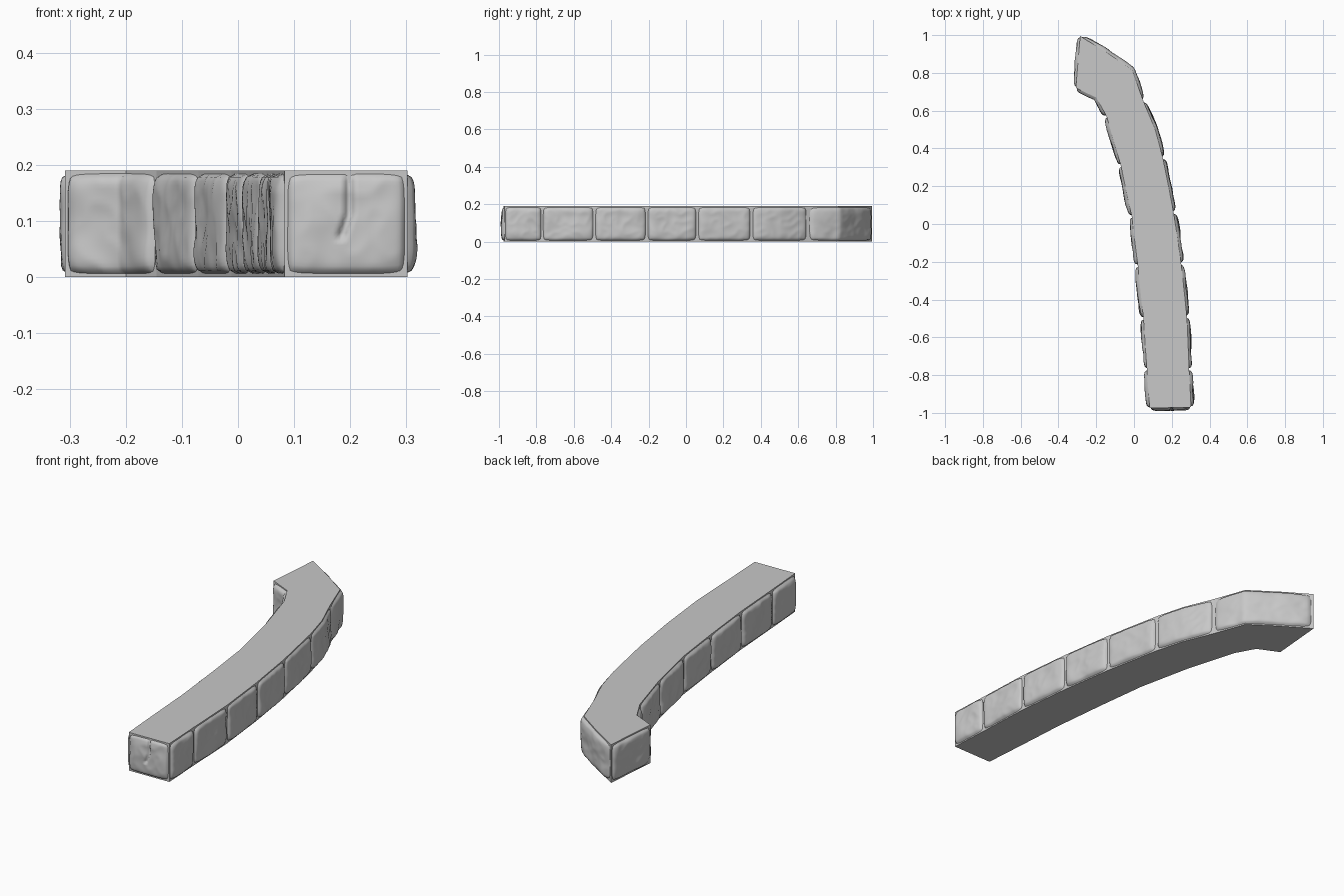
import bpy, bmesh
from mathutils import Vector, noise

cube = bpy.data.objects.get("Cube")
if cube:
    bpy.data.objects.remove(cube, do_unlink=True)

HEIGHT = 0.19
NU, NV = 36, 24

stone_grey = bpy.data.materials.new("stone grey")
stone_grey.use_nodes = True
colour = (0.58, 0.58, 0.58, 1)
stone_grey.diffuse_color = colour
stone_grey.node_tree.nodes["Principled BSDF"].inputs["Base Color"].default_value = colour

# Plan outline, counter-clockwise: one short path per stone
right_side = [
    [(0.302, -0.97), (0.292, -0.77)],
    [(0.292, -0.77), (0.28, -0.49)],
    [(0.28, -0.49), (0.25, -0.21)],
    [(0.25, -0.21), (0.21, 0.06)],
    [(0.21, 0.06), (0.153, 0.35)],
    [(0.153, 0.35), (0.112, 0.5), (0.05, 0.65)],
    [(0.05, 0.65), (-0.01, 0.815), (-0.14, 0.905), (-0.285, 0.995)],
]
back_end = [[(-0.285, 0.995), (-0.308, 0.72)]]
left_side = [
    [(-0.308, 0.72), (-0.2, 0.67), (-0.145, 0.57)],
    [(-0.145, 0.57), (-0.07, 0.31)],
    [(-0.07, 0.31), (-0.012, 0.04)],
    [(-0.012, 0.04), (0.02, -0.22)],
    [(0.02, -0.22), (0.05, -0.5)],
    [(0.05, -0.5), (0.068, -0.77)],
    [(0.068, -0.77), (0.083, -0.975)],
]
front_end = [[(0.083, -0.975), (0.302, -0.97)]]


def finish(bm, name):
    mesh = bpy.data.meshes.new(name)
    bm.to_mesh(mesh)
    bm.free()
    mesh.materials.append(stone_grey)
    obj = bpy.data.objects.new(name, mesh)
    bpy.context.collection.objects.link(obj)
    return obj


def along(path, t):
    """Point at fraction t of a polyline."""
    pts = [Vector((x, y, 0)) for x, y in path]
    lengths = [(b - a).length for a, b in zip(pts, pts[1:])]
    d = t * sum(lengths)
    for i, length in enumerate(lengths):
        if d <= length or i == len(lengths) - 1:
            return pts[i].lerp(pts[i + 1], d / length)
        d -= length


def outward(path, t):
    d = along(path, min(t + 0.12, 1)) - along(path, max(t - 0.12, 0))
    return Vector((d.y, -d.x, 0)).normalized()


def stone(name, path, seed, bulge=0.021, groove=False):
    """Pillowy, weathered block face standing out of the core."""
    bm = bmesh.new()
    rows = []
    for j in range(NV + 1):
        row = []
        for i in range(NU + 1):
            u, v = 2 * i / NU - 1, 2 * j / NV - 1
            # Round the corners of the outline
            pu = u * (1 - 0.05 * v ** 6)
            pv = v * (1 - 0.05 * u ** 6)
            t = 0.5 + 0.485 * pu
            base, n = along(path, t), outward(path, t)
            z = HEIGHT / 2 + 0.091 * pv
            pillow = ((1 - u ** 8) * (1 - v ** 8)) ** 0.5
            p = Vector((base.x, base.y, z)) * 11 + Vector((seed * 7.3, 0, 0))
            rough = noise.noise(p) * 0.006 - abs(noise.noise(p * 1.7)) * 0.005
            off = pillow * (bulge + rough) - 0.004
            if groove and v > -0.3:
                crack = abs(u - 0.05 + 0.3 * max(0, 0.2 - v))
                off -= 0.014 * pillow * max(0, 1 - crack / 0.1)
            # Wavy joints between neighbours
            z += 0.003 * noise.noise(p * 0.8) * (1 - v * v)
            row.append(bm.verts.new((base.x + n.x * off, base.y + n.y * off, z)))
        rows.append(row)
    for a, b in zip(rows, rows[1:]):
        for i in range(NU):
            bm.faces.new((a[i], a[i + 1], b[i + 1], b[i])).smooth = True
    finish(bm, name)


# Flat-topped core
outline = [p for path in right_side + back_end + left_side + front_end for p in path[:-1]]
bm = bmesh.new()
base = bm.faces.new([bm.verts.new((x, y, 0)) for x, y in outline])
top = bmesh.ops.extrude_face_region(bm, geom=[base])
bmesh.ops.translate(bm, vec=(0, 0, HEIGHT),
                    verts=[g for g in top["geom"] if isinstance(g, bmesh.types.BMVert)])
bmesh.ops.recalc_face_normals(bm, faces=bm.faces)
finish(bm, "wall_core")

# Stone facing on every side
for side, paths in (("right", right_side), ("left", left_side)):
    for k, path in enumerate(paths):
        stone(f"{side}_stone_{k + 1}", path, k + (20 if side == "left" else 1))
stone("back_stone", back_end[0], 40, bulge=0.019)
stone("front_stone", front_end[0], 50, bulge=0.019, groove=True)
